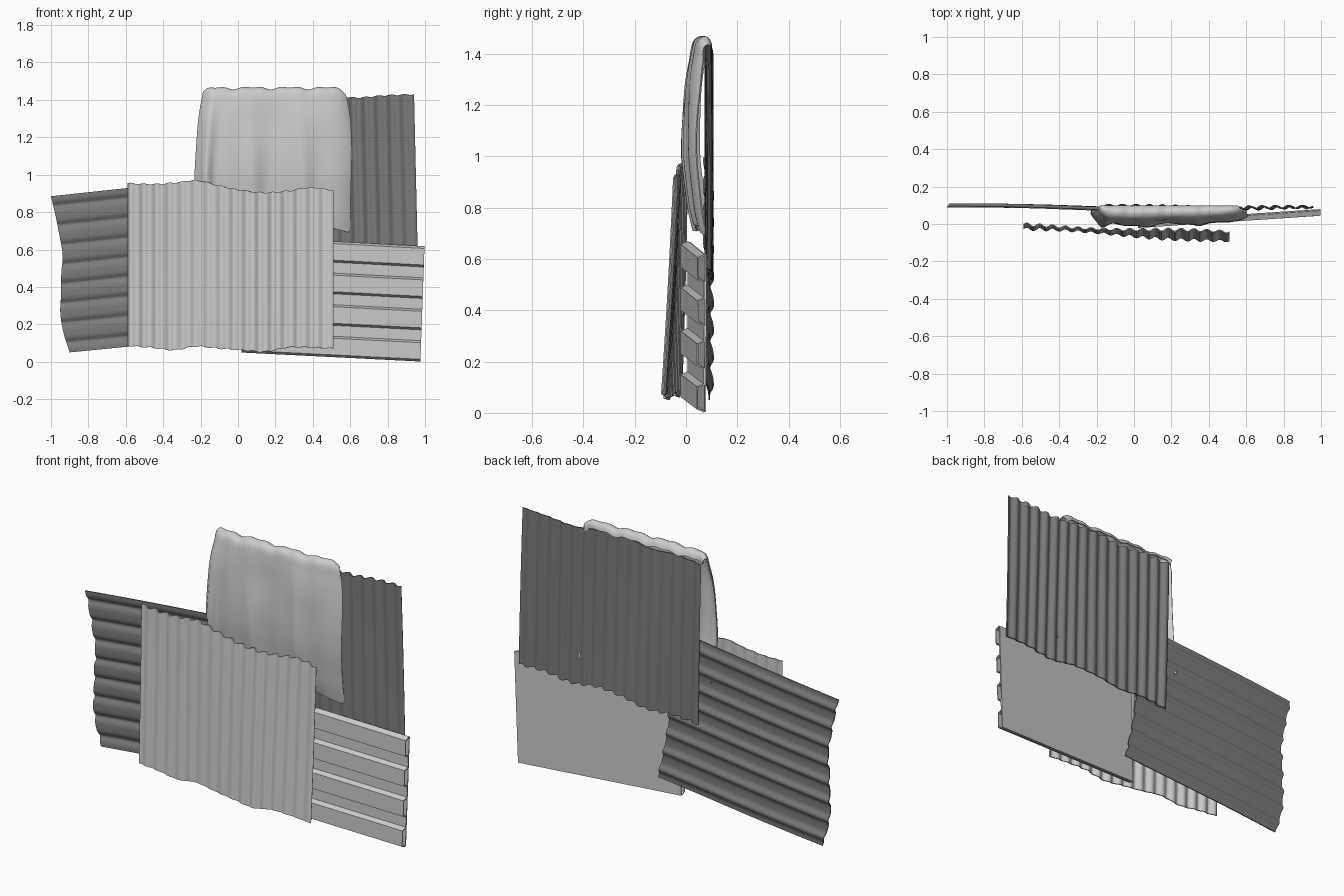
import bpy, math
from mathutils import Vector

if "Cube" in bpy.data.objects:
    bpy.data.objects.remove(bpy.data.objects["Cube"])


def steps(n):
    return [i / n for i in range(n + 1)]


def curve(vals, t):
    """Smooth interpolation through evenly spaced values."""
    f = min(max(t, 0), 1) * (len(vals) - 1)
    i = min(int(f), len(vals) - 2)
    g = f - i
    a, b = vals[i], vals[i + 1]
    p = vals[i - 1] if i else 2 * a - b
    n = vals[i + 2] if i + 2 < len(vals) else 2 * b - a
    return 0.5 * (2 * a + (b - p) * g + (2 * p - 5 * a + 4 * b - n) * g * g
                  + (3 * a - p - 3 * b + n) * g ** 3)


def bilinear(bl, br, tl, tr, u, v):
    return Vector(bl).lerp(Vector(br), u).lerp(Vector(tl).lerp(Vector(tr), u), v)


def bump(t, centre, width):
    return math.exp(-((t - centre) / width) ** 2)


def grey(name, value):
    mat = bpy.data.materials.new(name)
    mat.diffuse_color = (value, value, value, 1)
    mat.use_nodes = True
    mat.node_tree.nodes["Principled BSDF"].inputs["Base Color"].default_value = mat.diffuse_color
    return mat


dark_metal = grey("dark_metal", 0.2)
light_metal = grey("light_metal", 0.57)
painted_siding = grey("painted_siding", 0.62)
fabric = grey("fabric", 0.6)


def surface(name, us, vs, fn, thick, mat, angle=60):
    """Grid surface from a function of (u, v), thickened into a thin sheet."""
    n = len(us)
    verts = [fn(u, v) for v in vs for u in us]
    faces = [(j * n + i, j * n + i + 1, (j + 1) * n + i + 1, (j + 1) * n + i)
             for j in range(len(vs) - 1) for i in range(n - 1)]
    me = bpy.data.meshes.new(name)
    me.from_pydata(verts, [], faces)
    me.materials.append(mat)
    ob = bpy.data.objects.new(name, me)
    bpy.context.collection.objects.link(ob)
    mod = ob.modifiers.new("thickness", 'SOLIDIFY')
    mod.thickness = thick
    mod.offset = 0
    bpy.ops.object.select_all(action='DESELECT')
    ob.select_set(True)
    bpy.context.view_layer.objects.active = ob
    bpy.ops.object.modifier_apply(modifier=mod.name)
    bpy.ops.object.shade_smooth_by_angle(angle=math.radians(angle))
    return ob


# Sheets with vertical corrugation and ragged top and bottom edges
def corrugated(name, corners, bottom, top, mat, amp=0.0085, waves=16):
    def fn(u, v):
        p = bilinear(*corners, u, v)
        p.z += (1 - v) * curve(bottom, u) + v * curve(top, u)
        p.z += 0.003 * (2 * v - 1) * math.sin(2 * math.pi * waves * u)
        p.y += amp * math.sin(2 * math.pi * waves * u) * (0.85 + 0.15 * math.cos(9 * u))
        p.y += 0.006 * math.sin(7 * u + 2 * v)
        return p
    return surface(name, steps(waves * 10), steps(10), fn, 0.006, mat)


corrugated("front_corrugated_sheet",
           ((-0.59, -0.025, 0.08), (0.51, -0.093, 0.07),
            (-0.59, -0.008, 0.955), (0.51, -0.045, 0.925)),
           [0.005, -0.003, -0.015, 0.005, -0.005, -0.012, -0.02, 0.004, 0.005, 0],
           [0, -0.002, 0.008, 0.025, 0.0, -0.022, -0.03, -0.018, 0.003, -0.008],
           light_metal)
corrugated("back_corrugated_sheet",
           ((-0.14, 0.092, 0.52), (0.96, 0.088, 0.56),
            (-0.16, 0.09, 1.41), (0.94, 0.084, 1.43)),
           [0, 0.008, -0.008, 0.012, 0.015, -0.01, 0.005, 0],
           [0, 0.01, -0.005, 0.012, 0.005, -0.012, -0.003, 0], dark_metal)


# Ribbed sheet on the left, rounded ribs standing out on its rear face
RIBS = 8


def ribbed(u, v):
    p = bilinear((-0.9, 0.09, 0.05), (0.12, 0.073, 0.15),
                 (-1.0, 0.092, 0.885), (0.03, 0.073, 0.995), u, v)
    f = (v * RIBS) % 1 - 0.5
    p.y += 0.015 * bump(f, 0, 0.17)
    p.x += (1 - u) * curve([0, -0.02, -0.025, -0.008, 0.005, 0.025, 0.02, 0.012, 0], v)
    p.x += u * curve([0, -0.02, -0.03, -0.01, 0.015, 0.0], v)
    p.y += 0.004 * math.sin(5 * u)
    return p


surface("left_ribbed_sheet", steps(16), steps(RIBS * 12), ribbed, 0.006, dark_metal)


# Siding panel on the right: four wide raised boards with grooves, flat at the back
SIDING = ((0.02, 0.008, 0.052), (0.975, 0.071, 0.004),
          (0.03, 0.008, 0.667), (0.997, 0.073, 0.615))
board_height = {}
for k in range(4):
    a, b = 0.275 * k, 0.275 * k + 0.175
    board_height.update({a: 0, a + 0.018: 1, b - 0.018: 1, b: 0})


def siding(u, v):
    p = bilinear(*SIDING, u, v)
    p.y -= 0.026 * board_height[v]
    return p


def backing(u, v):
    return bilinear(*SIDING, u, v) + Vector((0, 0.004, 0))


surface("right_siding_boards", steps(4), list(board_height), siding, 0.006,
        painted_siding, 20)
surface("right_siding_backing", steps(4), steps(2), backing, 0.006, painted_siding, 20)


# Cloth draped over the top of the back sheet
drape_y = [0.096, 0.082, 0.055, 0.025, 0.010, 0.0, -0.008, -0.012, -0.010, 0.0, 0.012, 0.028]
drape_z = [1.43, 1.452, 1.462, 1.44, 1.37, 1.28, 1.18, 1.08, 0.98, 0.88, 0.78, 0.70]


def cloth(u, v):
    left = curve([-0.17, -0.18, -0.19, -0.21, -0.222, -0.23, -0.228, -0.22], v)
    right = curve([0.55, 0.56, 0.58, 0.60, 0.607, 0.605, 0.60, 0.60], v)
    hang = min(1, max(0, (v - 0.2) * 2))
    x = left + (right - left) * u
    y = curve(drape_y, v)
    z = curve(drape_z, v)
    # side edges turning back, a tucked fold on the left
    y += (0.065 * math.exp(-u * 22) + 0.035 * math.exp(-(1 - u) * 14)
          + 0.018 * u) * min(1, v * 3)
    y -= hang * 0.022 * (bump(u, 0.07, 0.028) - 0.6 * bump(u, 0.14, 0.04))
    # long uneven folds down the front
    y -= hang * (0.012 * bump(u, 0.3 + 0.1 * v, 0.05) - 0.012 * bump(u, 0.52 - 0.06 * v, 0.07)
                 + 0.010 * bump(u, 0.64 + 0.08 * v, 0.04) - 0.007 * bump(u, 0.8, 0.06))
    y -= 0.006 * bump(v, 0.45, 0.1) * math.sin(9 * u + 1)
    # lumpy ridge and uneven hem
    z += (1 - hang) * (0.005 * math.sin(23 * u) + 0.004 * math.sin(47 * u + 1))
    z -= (1 - hang) * 0.02 * (math.exp(-u * 40) + math.exp(-(1 - u) * 40))
    z += v ** 6 * (0.02 * math.sin(9 * u + 1) + 0.05 * (1 - u))
    return Vector((x, y, z))


surface("draped_cloth", steps(72), steps(48), cloth, 0.005, fabric)
